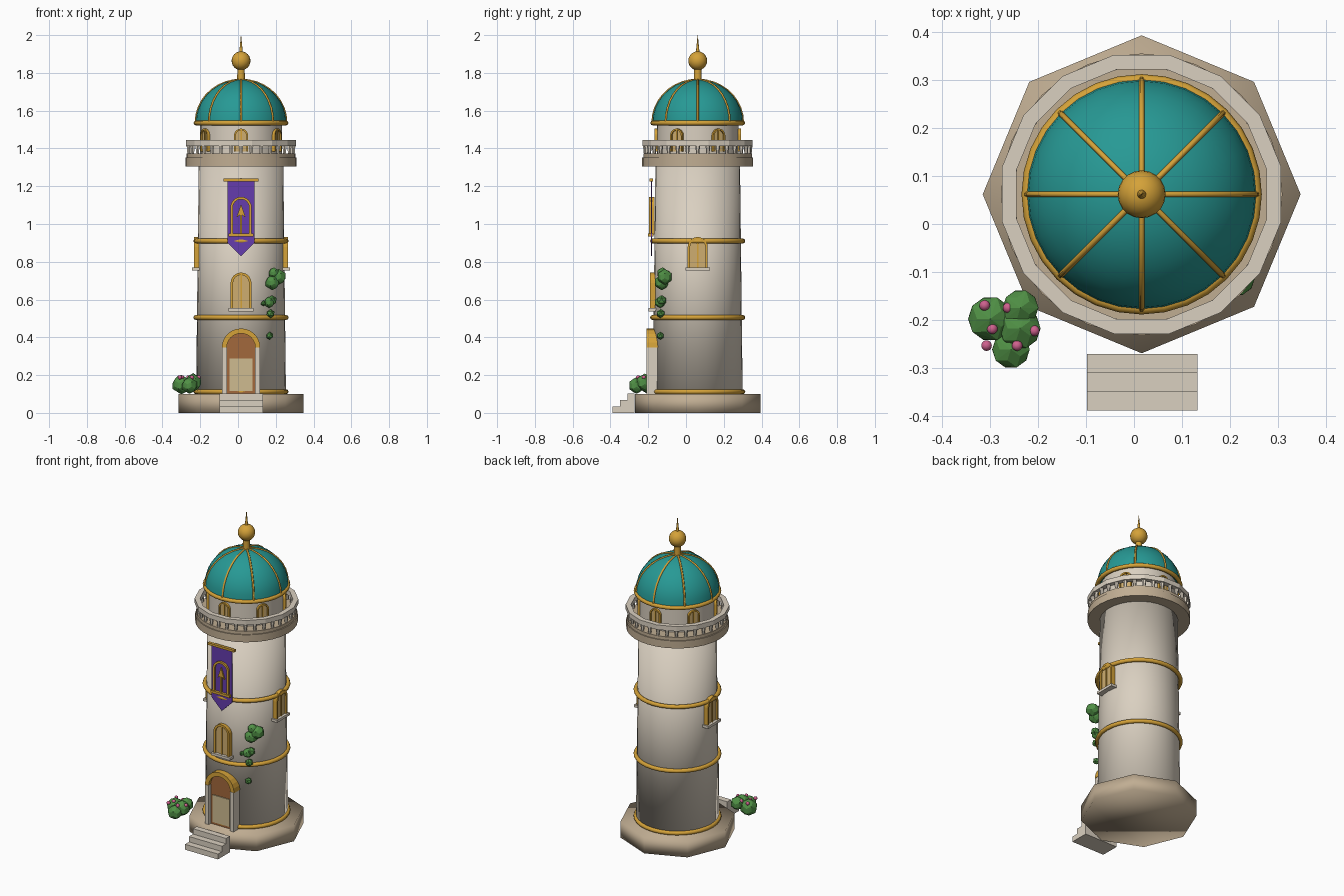
import bpy, bmesh
from math import pi, sin, cos, radians
from mathutils import Matrix, Vector

if "Cube" in bpy.data.objects:
    bpy.data.objects.remove(bpy.data.objects["Cube"])

CX, CY = 0.016, 0.062          # tower axis
AXIS = Matrix.Translation((CX, CY, 0))


def material(name, rgb):
    m = bpy.data.materials.new(name)
    m.use_nodes = True
    m.diffuse_color = (*rgb, 1)
    m.node_tree.nodes["Principled BSDF"].inputs["Base Color"].default_value = (*rgb, 1)
    return m


STONE = material("pale stone", (0.70, 0.63, 0.53))
TAN = material("tan stone", (0.53, 0.42, 0.29))
GOLD = material("gold", (0.66, 0.36, 0.04))
TEAL = material("teal", (0.02, 0.32, 0.30))
PURPLE = material("purple cloth", (0.13, 0.045, 0.42))
GREEN = material("leaf green", (0.08, 0.28, 0.06))
PINK = material("pink", (0.62, 0.12, 0.27))
BROWN = material("door brown", (0.36, 0.14, 0.045))
AMBER = material("amber glass", (0.62, 0.42, 0.16))
CREAM = material("cream panel", (0.62, 0.50, 0.28))


def finish(bm, name, mat, matrix=AXIS, smooth=None):
    """Turn a bmesh into an object; smooth is None, 'all' or an angle."""
    bmesh.ops.recalc_face_normals(bm, faces=bm.faces)
    me = bpy.data.meshes.new(name)
    bm.to_mesh(me)
    bm.free()
    me.transform(matrix)
    me.materials.append(mat)
    ob = bpy.data.objects.new(name, me)
    bpy.context.collection.objects.link(ob)
    if smooth == 'all':
        me.shade_smooth()
    elif smooth:
        bpy.ops.object.select_all(action='DESELECT')
        ob.select_set(True)
        bpy.context.view_layer.objects.active = ob
        bpy.ops.object.shade_smooth_by_angle(angle=radians(smooth))
    return ob


def lathe(name, profile, n, mat, smooth=None, phase=0.0, loop=False):
    """Spin (radius, z) points round the tower axis; open profiles get caps."""
    bm = bmesh.new()
    rings = [[bm.verts.new((r * cos(phase + 2 * pi * i / n), r * sin(phase + 2 * pi * i / n), z))
              for i in range(n)] for r, z in profile]
    pairs = list(zip(rings, rings[1:])) + ([(rings[-1], rings[0])] if loop else [])
    for a, b in pairs:
        for i in range(n):
            j = (i + 1) % n
            bm.faces.new((a[i], a[j], b[j], b[i]))
    if not loop:
        bm.faces.new(rings[0])
        bm.faces.new(rings[-1])
    return finish(bm, name, mat, AXIS, smooth)


def torus(name, radius, z, minor, mat):
    prof = [(radius + minor * cos(k * pi / 4), z + minor * sin(k * pi / 4)) for k in range(8)]
    return lathe(name, prof, 32, mat, 'all', loop=True)


def box(name, lo, hi, mat, matrix=AXIS):
    bm = bmesh.new()
    lo, hi = Vector(lo), Vector(hi)
    bmesh.ops.create_cube(bm, size=1, matrix=Matrix.Translation((lo + hi) / 2)
                          @ Matrix.Diagonal((*(hi - lo), 1)))
    return finish(bm, name, mat, matrix)


def extrude(bm, faces, depth):
    geo = bmesh.ops.extrude_face_region(bm, geom=faces)["geom"]
    bmesh.ops.translate(bm, vec=(0, depth, 0), verts=[v for v in geo if isinstance(v, bmesh.types.BMVert)])


def plate(name, pts, front, depth, mat, matrix=AXIS):
    """Flat (x, z) outline whose outer face is 'front' from the axis."""
    bm = bmesh.new()
    extrude(bm, [bm.faces.new([bm.verts.new((x, -front, z)) for x, z in pts])], depth)
    return finish(bm, name, mat, matrix)


def arch(hw, z0, zs, n=12):
    """Arched outline: feet at z0, spring line at zs; z0 None gives only the arc."""
    arc = [(-hw * cos(pi * i / n), zs + hw * sin(pi * i / n)) for i in range(n + 1)]
    return arc if z0 is None else [(-hw, z0)] + arc + [(hw, z0)]


def arch_frame(name, hw, width, z0, zs, front, depth, mat, matrix=AXIS):
    bm = bmesh.new()
    o, i = [[bm.verts.new((x, -front, z)) for x, z in arch(h, z0, zs)] for h in (hw, hw - width)]
    faces = [bm.faces.new((o[k], o[k + 1], i[k + 1], i[k])) for k in range(len(o) - 1)]
    extrude(bm, faces, depth)
    return finish(bm, name, mat, matrix)


def window(name, angle, hw, z0, zs, front, sill=True):
    m = AXIS @ Matrix.Rotation(radians(angle), 4, 'Z')
    arch_frame(name + "_frame", hw, hw * 0.24, z0, zs, front, 0.05, GOLD, m)
    plate(name + "_pane", arch(hw * 0.8, z0, zs), front - 0.009, 0.04, AMBER, m)
    box(name + "_mullion", (-0.004, -front + 0.003, z0), (0.004, -front + 0.02, zs + hw * 0.8), GOLD, m)
    if sill:
        box(name + "_sill", (-hw - 0.011, -front - 0.009, z0 - 0.012),
            (hw + 0.011, -front + 0.04, z0 + 0.004), STONE, m)


def ball(name, centre, r, mat, faceted=True):
    bm = bmesh.new()
    if faceted:
        bmesh.ops.create_icosphere(bm, subdivisions=1 if r < 0.03 else 2, radius=r)
        if r >= 0.03:
            bm.clear()
            bmesh.ops.create_icosphere(bm, subdivisions=1, radius=r)
            bmesh.ops.poke(bm, faces=bm.faces, offset=r * 0.1)
    else:
        bmesh.ops.create_uvsphere(bm, u_segments=20, v_segments=12, radius=r)
    return finish(bm, name, mat, Matrix.Translation(centre), None if faceted else 'all')


# Plinth, shaft and trim rings
lathe("plinth", [(0.332, 0), (0.332, 0.1)], 8, TAN, 'all')
lathe("shaft", [(0.238, 0.1), (0.224, 1.31)], 32, STONE, 'all')
for k, z in enumerate((0.112, 0.505, 0.91)):
    torus(f"trim_ring_{k}", 0.239, z, 0.013, GOLD)

# Steps
for k in range(3):
    box(f"step_{k}", (-0.098, -0.39 + 0.04 * k, 0), (0.133, -0.272, 0.034 * (k + 1)), STONE, Matrix())

# Balcony with balustrade
lathe("balcony_slab", [(0.294, 1.305), (0.294, 1.352)], 32, TAN, 40)
lathe("balcony_floor", [(0.288, 1.352), (0.288, 1.372)], 32, TAN, 40)
lathe("handrail", [(0.297, 1.414), (0.297, 1.444), (0.266, 1.444), (0.266, 1.414)],
      16, STONE, None, pi / 16, True)
bm = bmesh.new()
for k in range(32):
    a = 2 * pi * k / 32
    bmesh.ops.create_cone(bm, cap_ends=True, segments=6, radius1=0.008, radius2=0.013, depth=0.048,
                          matrix=Matrix.Translation((0.277 * cos(a), 0.277 * sin(a), 1.393)))
finish(bm, "balusters", STONE)

# Lantern room and dome
lathe("lantern_room", [(0.216, 1.37), (0.216, 1.54)], 32, STONE, 40)
for k in range(6):
    window(f"lantern_window_{k}", 60 * k, 0.037, 1.385, 1.468, 0.228, False)
torus("dome_ring", 0.238, 1.535, 0.013, GOLD)
arc = [(0.24 * cos(radians(t)), 1.538 + 0.226 * sin(radians(t))) for t in range(0, 90, 10)]
lathe("dome", arc + [(0.004, 1.764)], 32, TEAL, 60)
for k in range(8):
    cu = bpy.data.curves.new("dome_rib", 'CURVE')
    cu.dimensions = '3D'
    cu.bevel_depth, cu.bevel_resolution = 0.006, 1
    sp = cu.splines.new('POLY')
    pts = arc + [(0.0, 1.764)]
    sp.points.add(len(pts) - 1)
    for p, (r, z) in zip(sp.points, pts):
        p.co = (CX + r * cos(k * pi / 4), CY + r * sin(k * pi / 4), z, 1)
    cu.materials.append(GOLD)
    bpy.context.collection.objects.link(bpy.data.objects.new(f"dome_rib_{k}", cu))

# Finial
lathe("finial_neck", [(0.021, 1.75), (0.019, 1.83)], 16, GOLD, 40)
ball("finial_ball", (CX, CY, 1.864), 0.05, GOLD, False)
lathe("finial_spike", [(0.01, 1.905), (0.0006, 2.0)], 12, GOLD, 40)

# Door
plate("door", arch(0.08, 0.1, 0.345), 0.25, 0.06, BROWN)
box("door_panel", (-0.06, -0.256, 0.115), (0.06, -0.249, 0.287), CREAM)
arch_frame("door_arch", 0.102, 0.026, None, 0.345, 0.27, 0.08, GOLD)
for side in (-1, 1):
    xs = sorted((side * 0.074, side * 0.1))
    box("door_jamb_" + ("left" if side > 0 else "right"), (xs[0], -0.272, 0.1), (xs[1], -0.2, 0.347), STONE)

# Shaft windows
window("front_window", 0, 0.055, 0.55, 0.688, 0.252)
for side, ang in (("left", 90), ("right", -90)):
    window(side + "_window", ang, 0.053, 0.765, 0.878, 0.25)

# Banner with arched emblem
plate("banner", [(-0.072, 1.225), (0.072, 1.225), (0.072, 0.9), (0, 0.83), (-0.072, 0.9)],
      0.248, 0.007, PURPLE)
box("banner_rod", (-0.092, -0.256, 1.226), (0.092, -0.238, 1.24), GOLD)
arch_frame("banner_arch", 0.056, 0.013, 0.945, 1.088, 0.259, 0.03, GOLD)
box("banner_sill", (-0.066, -0.264, 0.934), (0.066, -0.235, 0.949), GOLD)
box("emblem_stem", (-0.005, -0.256, 0.95), (0.005, -0.247, 1.06), GOLD)
plate("emblem_head", [(0, 1.105), (0.024, 1.035), (0, 1.052), (-0.024, 1.035)], 0.256, 0.008, GOLD)

# Flowering bush
for k, (x, y, z, r) in enumerate(((-0.30, -0.198, 0.15, 0.052), (-0.237, -0.175, 0.168, 0.042),
                                  (-0.238, -0.218, 0.16, 0.048), (-0.257, -0.262, 0.145, 0.044))):
    ball(f"bush_{k}", (x, y, z), r, GREEN)
for k, (x, y) in enumerate(((-0.312, -0.17), (-0.263, -0.175), (-0.296, -0.219),
                            (-0.208, -0.223), (-0.308, -0.254), (-0.244, -0.254))):
    ball(f"blossom_{k}", (x, y, 0.188), 0.011, PINK, False)

# Climbing ivy
for k, (x, z, r) in enumerate(((0.182, 0.69, 0.04), (0.215, 0.72, 0.042), (0.19, 0.74, 0.03),
                               (0.165, 0.585, 0.03), (0.18, 0.595, 0.028), (0.135, 0.58, 0.015),
                               (0.172, 0.525, 0.024), (0.168, 0.408, 0.021))):
    ball(f"ivy_{k}", (x, -0.13 + (0.18 - x) * -0.5, z), r, GREEN)
